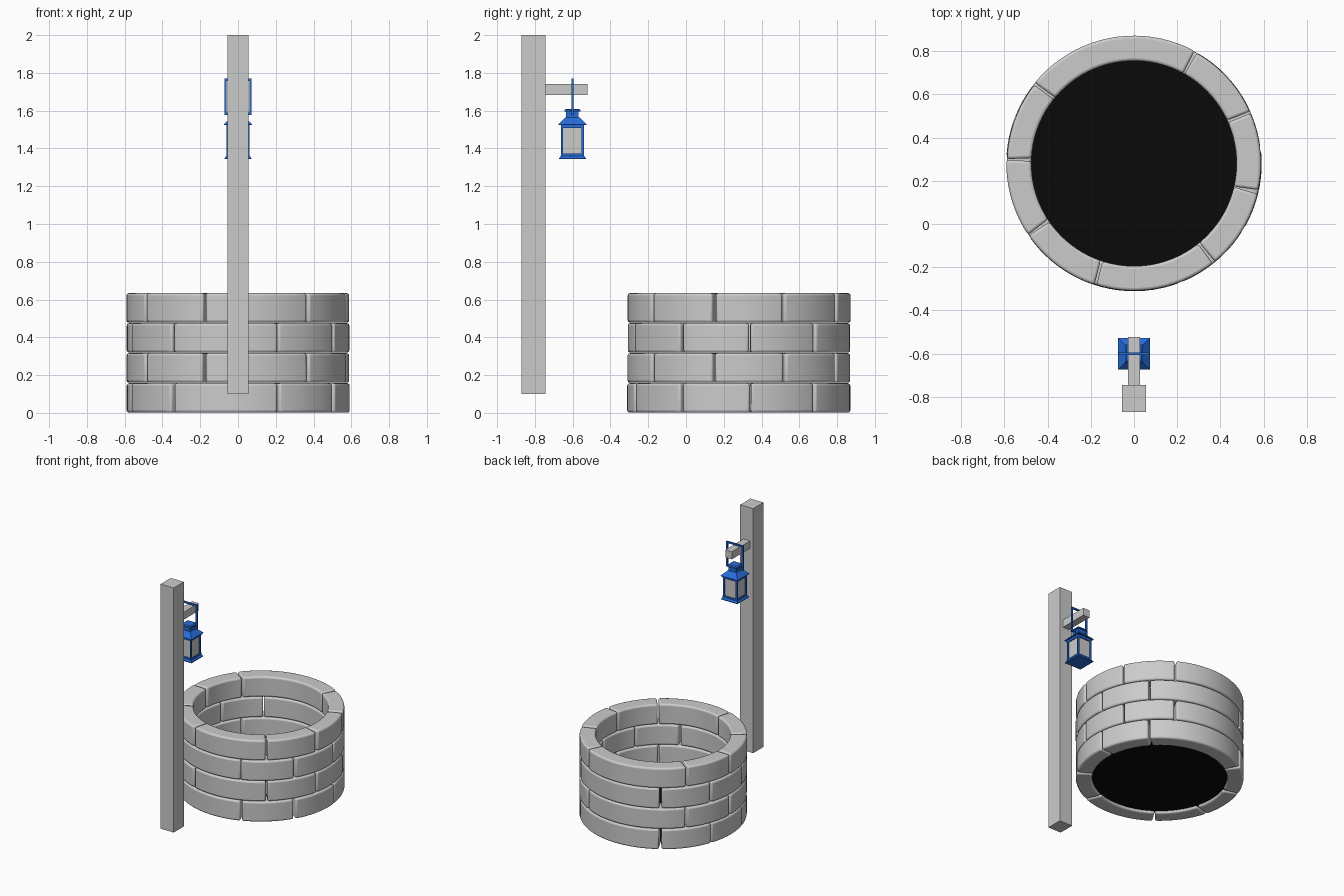
import bpy, bmesh, random
from math import sin, cos, radians, sqrt, pi

if "Cube" in bpy.data.objects:
    bpy.data.objects.remove(bpy.data.objects["Cube"])

random.seed(4)


def material(name, color):
    m = bpy.data.materials.new(name)
    m.diffuse_color = color
    m.use_nodes = True
    m.node_tree.nodes["Principled BSDF"].inputs["Base Color"].default_value = m.diffuse_color
    return m


BLUE = material("blue_metal", (0.02, 0.15, 0.7, 1))
BLACK = material("dark_water", (0.003, 0.003, 0.003, 1))


def finish(bm, name, mat=None):
    bmesh.ops.recalc_face_normals(bm, faces=bm.faces)
    me = bpy.data.meshes.new(name)
    bm.to_mesh(me)
    bm.free()
    ob = bpy.data.objects.new(name, me)
    bpy.context.collection.objects.link(ob)
    if mat:
        me.materials.append(mat)
    return ob


def box(name, x, y, z, mat=None):
    bm = bmesh.new()
    bmesh.ops.create_cube(bm, size=1)
    for v in bm.verts:
        v.co = [r[0] + (c + 0.5) * (r[1] - r[0]) for c, r in zip(v.co, (x, y, z))]
    return finish(bm, name, mat)


def square_lathe(name, profile, y, mat=None):
    """Stack square rings of (half width, z) and cap both ends."""
    bm = bmesh.new()
    rings = [[bm.verts.new((sx * h, y + sy * h, z))
              for sx, sy in ((-1, -1), (1, -1), (1, 1), (-1, 1))] for h, z in profile]
    for a, b in zip(rings, rings[1:]):
        for i in range(4):
            j = (i + 1) % 4
            bm.faces.new((a[i], a[j], b[j], b[i]))
    bm.faces.new(rings[0])
    bm.faces.new(rings[-1])
    return finish(bm, name, mat)


# Well: four courses of curved stones, alternate courses turned
CY, R_OUT, R_IN, COURSE = 0.28, 0.592, 0.475, 0.159
JOINTS = [24, 61, 141, 178, 214, 252, 309, 347, 384]


def stone(name, a0, a1, z0, z1):
    bm = bmesh.new()
    n = max(6, round((a1 - a0) / 4))
    t0, t1 = random.uniform(-1, 1), random.uniform(-1, 1)
    dr = random.uniform(-0.004, 0)
    rings = []
    for i in range(n + 1):
        f = i / n
        ring = []
        for r, z, s in ((R_IN, z0, -1), (R_OUT + dr, z0, 1), (R_OUT + dr, z1, 1), (R_IN, z1, -1)):
            # ends lean slightly so the joints look hand cut
            lo, hi = a0 + 0.5 + 0.5 * s * t0, a1 - 0.5 + 0.5 * s * t1
            a = radians(lo + (hi - lo) * f)
            ring.append(bm.verts.new((r * cos(a), CY + r * sin(a), z)))
        rings.append(ring)
    for a, b in zip(rings, rings[1:]):
        for i in range(4):
            j = (i + 1) % 4
            bm.faces.new((a[i], a[j], b[j], b[i]))
    bm.faces.new(rings[0])
    bm.faces.new(rings[-1])
    ob = finish(bm, name)
    bev = ob.modifiers.new("worn_edges", "BEVEL")
    bev.width, bev.segments = 0.013, 3
    bev.limit_method, bev.angle_limit = "ANGLE", radians(40)
    for p in ob.data.polygons:
        p.use_smooth = True
    bpy.context.view_layer.objects.active = ob
    ob.select_set(True)
    bpy.ops.object.shade_smooth_by_angle(angle=radians(35))
    ob.select_set(False)


for c in range(4):
    turn = 0 if c % 2 else -18
    for k, (a0, a1) in enumerate(zip(JOINTS, JOINTS[1:])):
        w0, w1 = a0 + turn, a1 + turn
        stone(f"well_stone_{c}_{k}", w0, w1, c * COURSE + 0.001, (c + 1) * COURSE - 0.002)

# Dark floor of the well
bm = bmesh.new()
bmesh.ops.create_circle(bm, cap_ends=True, segments=64, radius=0.5)
for v in bm.verts:
    v.co.y += CY
    v.co.z = 0.02
finish(bm, "well_water", BLACK)

# Post and arm
box("post", (-0.056, 0.056), (-0.87, -0.745), (0.1, 2.0))
box("post_arm", (-0.028, 0.028), (-0.75, -0.522), (1.683, 1.742))

# Lantern
LY = -0.601
square_lathe("lantern_base", [(0.071, 1.343), (0.071, 1.348), (0.062, 1.36), (0.062, 1.372)], LY, BLUE)
square_lathe("lantern_glass", [(0.053, 1.37), (0.053, 1.515)], LY)
square_lathe("lantern_top_rail", [(0.062, 1.508), (0.062, 1.526)], LY, BLUE)
square_lathe("lantern_roof", [(0.073, 1.524), (0.073, 1.528), (0.036, 1.565), (0.033, 1.565), (0.033, 1.597)], LY, BLUE)
square_lathe("lantern_cap", [(0.042, 1.595), (0.042, 1.604), (0.034, 1.61)], LY, BLUE)
for sx in (-1, 1):
    for sy in (-1, 1):
        x, y = sx * 0.055, LY + sy * 0.055
        box("lantern_corner_post", (x - 0.006, x + 0.006), (y - 0.006, y + 0.006), (1.365, 1.515), BLUE)

# Lantern handle: two legs, top bar over the arm, pins into the roof neck
HY = (LY - 0.006, LY + 0.006)
for s in (-1, 1):
    box("handle_leg", sorted((s * 0.06, s * 0.072)), HY, (1.578, 1.77), BLUE)
    box("handle_pin", sorted((s * 0.03, s * 0.065)), HY, (1.578, 1.59), BLUE)
box("handle_bar", (-0.072, 0.072), HY, (1.758, 1.77), BLUE)
